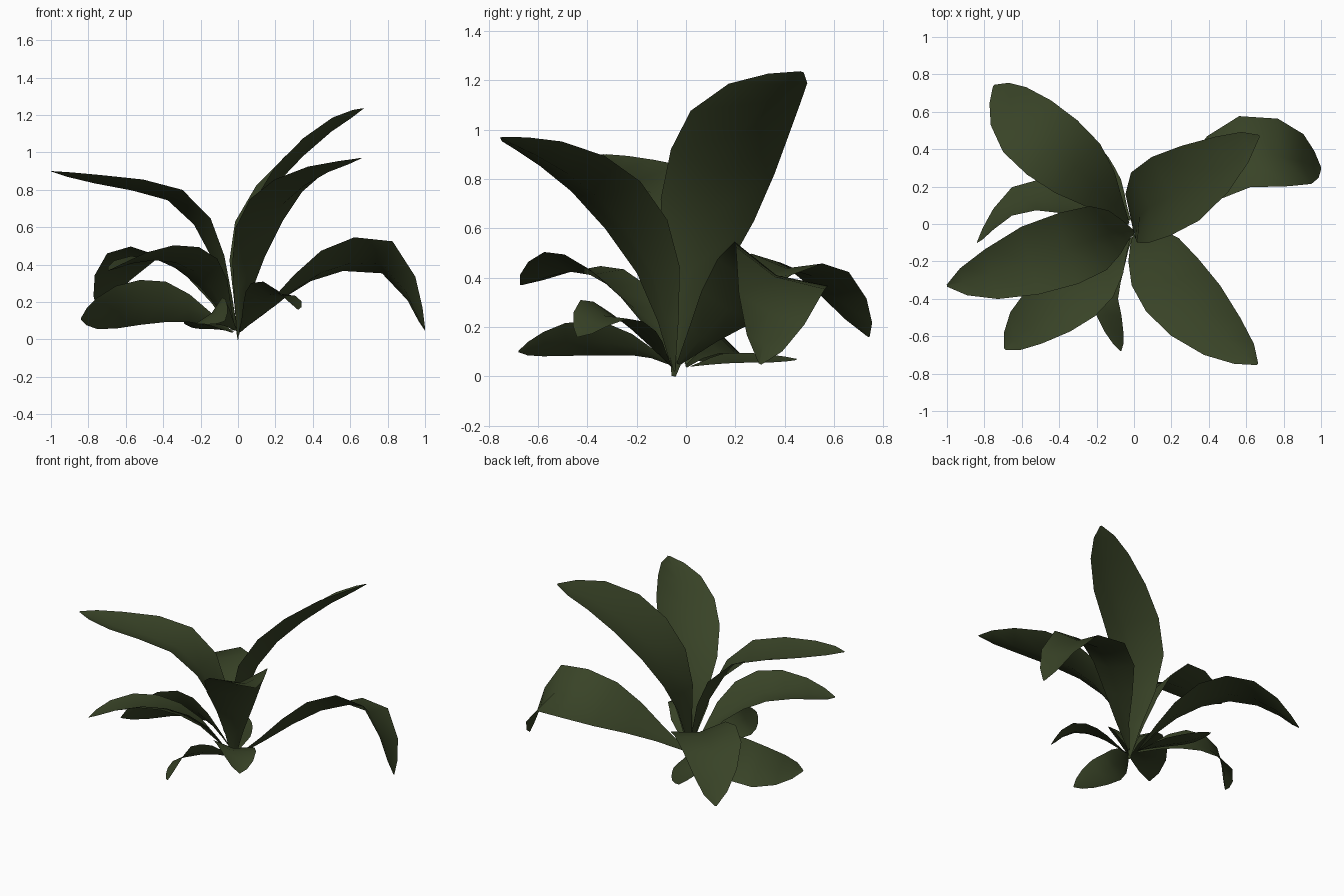
import bpy, bmesh
from mathutils import Vector

if "Cube" in bpy.data.objects:
    bpy.data.objects.remove(bpy.data.objects["Cube"])

green = bpy.data.materials.new("dark leaf green")
green.diffuse_color = (0.04, 0.056, 0.02, 1)
green.use_nodes = True
green.node_tree.nodes["Principled BSDF"].inputs["Base Color"].default_value = green.diffuse_color

# Shared leaf outline: (position along the rib, share of the half width)
OUTLINE = [(0, .04), (.14, .3), (.28, .62), (.42, .9), (.56, 1),
           (.7, .95), (.84, .7), (.94, .38), (1, .03)]


def on_curve(pts, t):
    """Point on a smooth curve through pts, t measured by chord length."""
    lens = [(b - a).length for a, b in zip(pts, pts[1:])]
    d = t * sum(lens)
    i = 0
    while i < len(lens) - 1 and d > lens[i]:
        d -= lens[i]
        i += 1
    u = min(d / lens[i], 1)
    p1, p2 = pts[i], pts[i + 1]
    p0 = pts[i - 1] if i else p1 * 2 - p2
    p3 = pts[i + 2] if i + 2 < len(pts) else p2 * 2 - p1
    return 0.5 * (2 * p1 + (p2 - p0) * u + (2 * p0 - 5 * p1 + 4 * p2 - p3) * u * u
                  + (3 * p1 - p0 - 3 * p2 + p3) * u ** 3)


def leaf(name, side, *rib, fold=0.32):
    """Thin gutter-shaped leaf; side is the half-width vector at the widest point."""
    pts = [Vector(p) for p in rib]
    side = Vector(side)
    bm = bmesh.new()
    rows = []
    for t, w in OUTLINE:
        c = on_curve(pts, t)
        tan = on_curve(pts, min(t + .02, 1)) - on_curve(pts, max(t - .02, 0))
        up = side.cross(tan).normalized()
        if up.z < 0:
            up = -up
        dip = up * side.length * w * fold
        rows.append([bm.verts.new(v) for v in
                     (c - side * w + dip * .3, c - dip * .7, c + side * w + dip * .3)])
    for a, b in zip(rows, rows[1:]):
        for k in range(2):
            bm.faces.new((a[k], a[k + 1], b[k + 1], b[k]))
    bm.normal_update()
    if sum(f.normal.z * f.calc_area() for f in bm.faces) < 0:
        bmesh.ops.reverse_faces(bm, faces=bm.faces[:])
    for f in bm.faces:
        f.smooth = True
    me = bpy.data.meshes.new(name)
    bm.to_mesh(me)
    bm.free()
    me.materials.append(green)
    ob = bpy.data.objects.new(name, me)
    bpy.context.collection.objects.link(ob)


# Three tall upright leaves
leaf("tall_leaf_back_right", (-.05, .21, -.05), (0, -.05, 0), (0, 0, .3), (.01, .06, .56),
     (.12, .13, .80), (.3, .21, 1.0), (.48, .32, 1.14), (.67, .47, 1.235))
leaf("tall_leaf_front_right", (.14, .14, .02), (0, -.05, .02), (.03, -.08, .25), (.08, -.14, .48),
     (.17, -.28, .70), (.31, -.44, .84), (.46, -.59, .92), (.66, -.75, .97))
leaf("tall_leaf_left", (-.05, .19, 0), (0, -.04, .02), (-.08, -.04, .33), (-.18, -.07, .6),
     (-.35, -.13, .78), (-.57, -.2, .84), (-.8, -.28, .87), (-1, -.33, .9))

# Three arching middle leaves
leaf("arching_leaf_back_left", (.135, .145, -.02), (-.03, 0, .05), (-.17, .17, .29),
     (-.34, .33, .44), (-.49, .45, .46), (-.63, .58, .38), (-.75, .74, .16), fold=.2)
leaf("arching_leaf_front_left", (.12, -.12, .03), (-.02, -.05, .05), (-.14, -.2, .3),
     (-.28, -.34, .43), (-.45, -.46, .46), (-.58, -.56, .43), (-.69, -.67, .37))
leaf("arching_leaf_right", (.03, -.19, .09), (.02, -.03, .05), (.2, .1, .2), (.37, .25, .35),
     (.55, .37, .43), (.75, .38, .45), (.9, .35, .3), (1, .3, .05), fold=.25)

# Four low leaves near the ground
leaf("low_leaf_front", (.07, 0, .07), (-.01, -.07, .05), (-.08, -.2, .12), (-.15, -.38, .15),
     (-.12, -.52, .14), (-.07, -.68, .1), fold=.2)
leaf("low_leaf_front_right", (.09, .1, -.04), (.01, -.06, .04), (.1, -.18, .18), (.17, -.29, .26),
     (.25, -.36, .25), (.32, -.44, .16), fold=.2)
leaf("low_leaf_left", (0, .08, -.12), (-.03, 0, .04), (-.25, .08, .16), (-.42, .13, .2),
     (-.6, .14, .18), (-.74, .03, .14), (-.84, -.1, .11), fold=.2)
leaf("low_leaf_back", (.08, .05, -.02), (-.02, .02, .04), (-.12, .16, .065), (-.2, .28, .07),
     (-.26, .45, .07), fold=.2)
